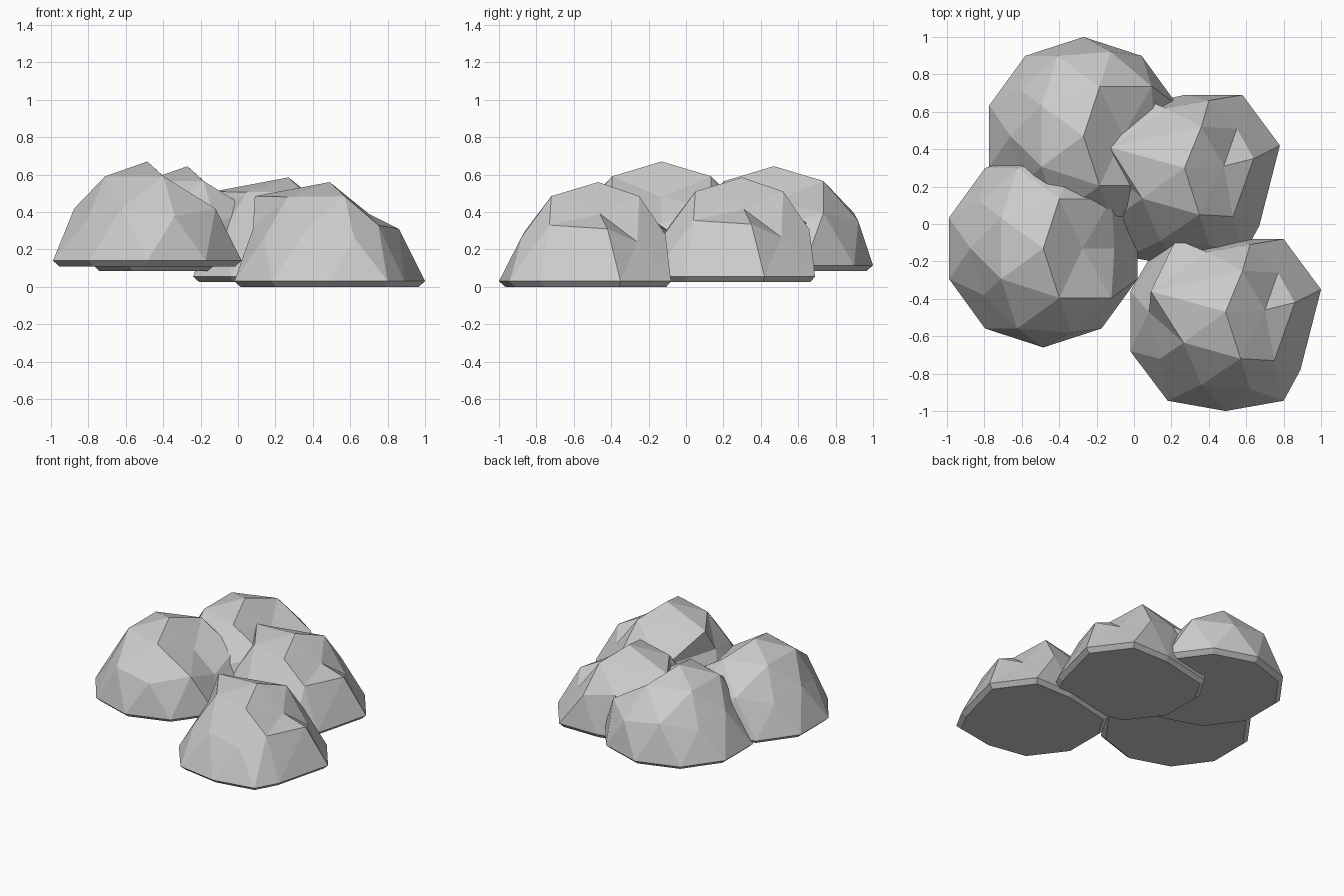
import bpy, bmesh, math
from mathutils import Vector

if "Cube" in bpy.data.objects:
    bpy.data.objects.remove(bpy.data.objects["Cube"])

R = 0.53
# (radius factor, height factor) of the vertex rings of a once-divided icosahedron
RINGS = {"cap": (0.526, 0.851), "edge": (0.851, 0.526),
         "corner": (0.894, 0.447), "rim": (1.0, 0.0)}


def boulder_mesh(name, moves):
    """Half boulder: chipped icosphere with a flat, cut-off base."""
    bm = bmesh.new()
    bmesh.ops.create_icosphere(bm, subdivisions=2, radius=R)
    rest = [(v, v.co.copy()) for v in bm.verts]
    for ring, deg, target in moves:
        r, h = RINGS[ring]
        a = math.radians(deg)
        p = Vector((r * math.cos(a), r * math.sin(a), h)) * R
        vert = min(rest, key=lambda q: (q[1] - p).length)[0]
        vert.co = Vector(target)
    # cut at the rim, then add a thin undercut flat base
    geom = bm.verts[:] + bm.edges[:] + bm.faces[:]
    bmesh.ops.bisect_plane(bm, geom=geom, dist=1e-4, plane_co=(0, 0, 0),
                           plane_no=(0, 0, -1), clear_outer=True)
    rim = [e for e in bm.edges if e.is_boundary]
    new = bmesh.ops.extrude_edge_only(bm, edges=rim)["geom"]
    for v in new:
        if isinstance(v, bmesh.types.BMVert):
            v.co = (v.co.x * 0.935, v.co.y * 0.935, -0.03)
    bmesh.ops.holes_fill(bm, edges=[e for e in bm.edges if e.is_boundary], sides=0)
    bmesh.ops.recalc_face_normals(bm, faces=bm.faces[:])
    me = bpy.data.meshes.new(name)
    bm.to_mesh(me)
    bm.free()
    return me


# round boulder with one chipped side
round_rock = boulder_mesh("round_boulder", [
    ("cap", 0, (0.21, 0, 0.34)),
    ("corner", 0, (0.38, 0, 0.20)),
    ("edge", 180, (-0.39, 0, 0.28)),
    ("corner", -144, (-0.32, -0.25, 0.22)),
    ("corner", 144, (-0.34, 0.25, 0.22)),
])

# craggy boulder with a raised shelf and several chips
craggy_rock = boulder_mesh("craggy_boulder", [
    ("cap", 144, (-0.40, 0.11, 0.455)),
    ("cap", 72, (0.09, 0.22, 0.455)),
    ("cap", 0, (0.21, 0.01, 0.36)),
    ("cap", -72, (0.08, -0.25, 0.455)),
    ("corner", 0, (0.37, 0.05, 0.28)),
    ("corner", -72, (0.13, -0.41, 0.235)),
    ("corner", -144, (-0.35, -0.25, 0.23)),
    ("corner", 144, (-0.265, 0.39, 0.26)),
    ("corner", 72, (0.13, 0.36, 0.25)),
    ("edge", 36, (0.28, 0.21, 0.21)),
    ("edge", 108, (-0.10, 0.32, 0.30)),
    ("edge", 180, (-0.41, 0.0, 0.28)),
    ("edge", -108, (-0.13, -0.39, 0.27)),
    ("edge", -36, (0.26, -0.26, 0.30)),
    ("rim", 18, (0.51, 0.12, 0)),
    ("rim", -18, (0.40, -0.31, 0)),
    ("rim", 54, (0.31, 0.39, 0)),
    ("rim", 90, (0.0, 0.39, 0)),
    ("rim", 126, (-0.40, 0.30, 0)),
    ("rim", 162, (-0.51, 0.11, 0)),
    ("rim", -162, (-0.51, -0.21, 0)),
    ("rim", -126, (-0.31, -0.475, 0)),
    ("rim", -54, (0.31, -0.475, 0)),
])

# the four boulders of the pile
for name, mesh, loc in [
    ("front_left_boulder", round_rock, (-0.485, -0.13, 0.14)),
    ("back_left_boulder", round_rock, (-0.27, 0.47, 0.115)),
    ("front_right_boulder", craggy_rock, (0.49, -0.47, 0.03)),
    ("back_right_boulder", craggy_rock, (0.27, 0.30, 0.055)),
]:
    ob = bpy.data.objects.new(name, mesh)
    ob.location = loc
    bpy.context.collection.objects.link(ob)
